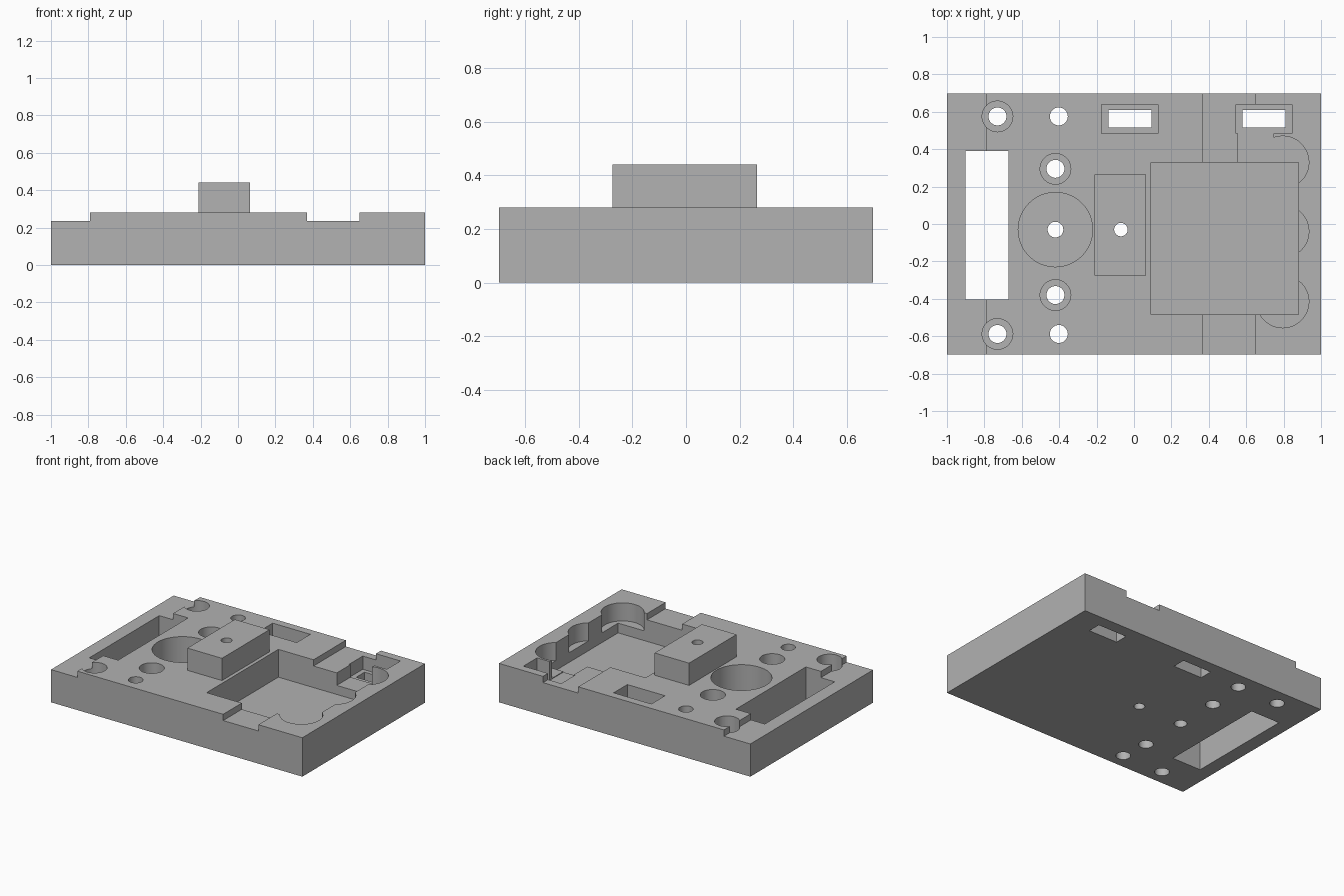
import bpy
import math

cube = bpy.data.objects.get("Cube")
if cube:
    bpy.data.objects.remove(cube, do_unlink=True)

grey = bpy.data.materials.new("plain_grey")
grey.use_nodes = True
grey.diffuse_color = (0.445, 0.445, 0.445, 1)
grey.node_tree.nodes["Principled BSDF"].inputs["Base Color"].default_value = grey.diffuse_color

TOP, ABOVE, BELOW = 0.28, 0.7, -0.2
cutters = []


def box(name, x0, x1, y0, y1, z0, z1):
    bpy.ops.mesh.primitive_cube_add(size=1, location=((x0 + x1) / 2, (y0 + y1) / 2, (z0 + z1) / 2))
    obj = bpy.context.object
    obj.name = name
    obj.scale = (x1 - x0, y1 - y0, z1 - z0)
    bpy.ops.object.transform_apply(location=True, rotation=False, scale=True)
    obj.data.materials.append(grey)
    return obj


def helper(obj):
    obj.hide_render = True
    cutters.append(obj)


def pocket(name, x0, x1, y0, y1, floor=BELOW):
    helper(box(name, x0, x1, y0, y1, floor, ABOVE))


def bore(name, x, y, radius, floor=BELOW):
    bpy.ops.mesh.primitive_cylinder_add(vertices=48, radius=radius, depth=ABOVE - floor,
                                        location=(x, y, (ABOVE + floor) / 2))
    obj = bpy.context.object
    obj.name = name
    obj.data.materials.append(grey)
    helper(obj)


def boolean(obj, other, operation):
    mod = obj.modifiers.new(other.name, 'BOOLEAN')
    mod.operation = operation
    mod.solver = 'EXACT'
    mod.object = other


# Base plate and raised block
plate = box("base_plate", -1, 1, -0.697, 0.697, 0, TOP)
block = box("raised_block", -0.21, 0.065, -0.275, 0.265, 0.2, 0.44)

# Shallow steps across the plate
pocket("edge_step", -1.2, -0.79, -1, 1, 0.235)
pocket("cross_channel", 0.37, 0.65, -1, 1, 0.235)

# Large pocket with finger recesses on its far side
pocket("large_pocket", 0.09, 0.88, -0.485, 0.33, 0.08)
for y in (0.33, -0.04, -0.415):
    bore("finger_recess", 0.795, y, 0.14, 0.15)

# Stepped slots, with a channel joining one to the large pocket
for x in (-0.0225, 0.695):
    pocket("slot_recess", x - 0.15, x + 0.15, 0.485, 0.64, 0.14)
    pocket("slot_through", x - 0.115, x + 0.115, 0.515, 0.61)
pocket("link_channel", 0.555, 0.745, 0.25, 0.55, 0.145)

# Long through slot
pocket("long_slot", -0.9, -0.67, -0.405, 0.39)

# Counterbored and plain holes
for x, y in ((-0.73, 0.575), (-0.73, -0.588), (-0.42, 0.295), (-0.42, -0.38)):
    bore("counterbore", x, y, 0.082, 0.1)
    bore("through_hole", x, y, 0.048)
for y in (0.575, -0.588):
    bore("plain_hole", -0.402, y, 0.048)
bore("round_well", -0.42, -0.03, 0.199, 0.06)
bore("well_hole", -0.42, -0.03, 0.042)
bore("block_hole", -0.07, -0.03, 0.036)

# Join the block, make the cuts, then bake the result
boolean(plate, block, 'UNION')
for cutter in cutters:
    boolean(plate, cutter, 'DIFFERENCE')
bpy.context.view_layer.update()
graph = bpy.context.evaluated_depsgraph_get()
mesh = bpy.data.meshes.new_from_object(plate.evaluated_get(graph))
plate.modifiers.clear()
plate.data = mesh
mesh.materials.clear()
mesh.materials.append(grey)
for poly in mesh.polygons:
    poly.material_index = 0
for obj in cutters + [block]:
    bpy.data.objects.remove(obj, do_unlink=True)

bpy.ops.object.select_all(action='DESELECT')
plate.select_set(True)
bpy.context.view_layer.objects.active = plate
bpy.ops.object.shade_smooth_by_angle(angle=math.radians(30))
